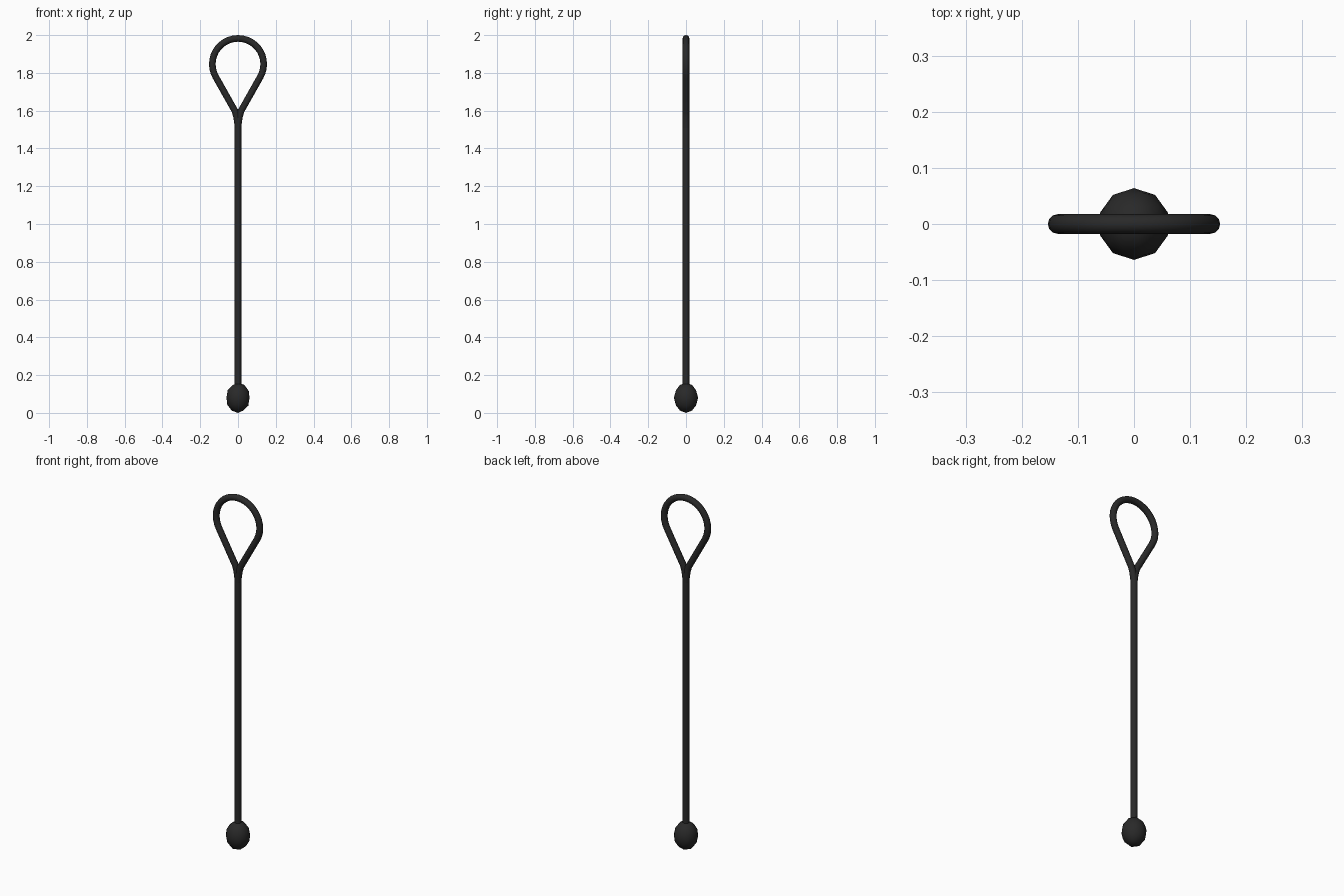
import bpy, math

if "Cube" in bpy.data.objects:
    bpy.data.objects.remove(bpy.data.objects["Cube"])

mat = bpy.data.materials.new("black iron")
mat.diffuse_color = (0.022, 0.022, 0.022, 1)
mat.use_nodes = True
mat.node_tree.nodes["Principled BSDF"].inputs["Base Color"].default_value = mat.diffuse_color


def tube(name, pts, radius):
    """Round bar swept along points in the xz plane."""
    cu = bpy.data.curves.new(name, 'CURVE')
    cu.dimensions = '3D'
    cu.bevel_depth = radius
    cu.bevel_resolution = 4
    cu.use_fill_caps = True
    sp = cu.splines.new('POLY')
    sp.points.add(len(pts) - 1)
    for p, (x, z) in zip(sp.points, pts):
        p.co = (x, 0, z, 1)
    ob = bpy.data.objects.new(name, cu)
    bpy.context.collection.objects.link(ob)
    bpy.ops.object.select_all(action='DESELECT')
    ob.select_set(True)
    bpy.context.view_layer.objects.active = ob
    bpy.ops.object.convert(target='MESH')
    ob = bpy.context.object
    ob.data.materials.clear()
    ob.data.materials.append(mat)
    bpy.ops.object.shade_smooth_by_angle(angle=math.radians(40))


# Straight shaft
R = 0.0175
tube("shaft", [(0, 0.08), (0, 1.54)], R)

# Teardrop eye: round top, straight sides bending into the shaft
leg = [(0, 1.51), (0.003, 1.54), (0.008, 1.57), (0.017, 1.60)]
rc, zc = 0.136, 1.8465
arc = [(rc * math.cos(math.radians(a)), zc + rc * math.sin(math.radians(a)))
       for a in range(-30, 211, 10)]
tube("eye_loop", leg + arc + [(-x, z) for x, z in reversed(leg)], R)

# Faceted knob at the foot
bpy.ops.mesh.primitive_ico_sphere_add(subdivisions=2, radius=1, location=(0, 0, 0.08))
knob = bpy.context.object
knob.name = "foot_knob"
knob.scale = (0.064, 0.064, 0.08)
bpy.ops.object.transform_apply(location=False, rotation=False, scale=True)
knob.data.materials.append(mat)
bpy.ops.object.shade_smooth()
